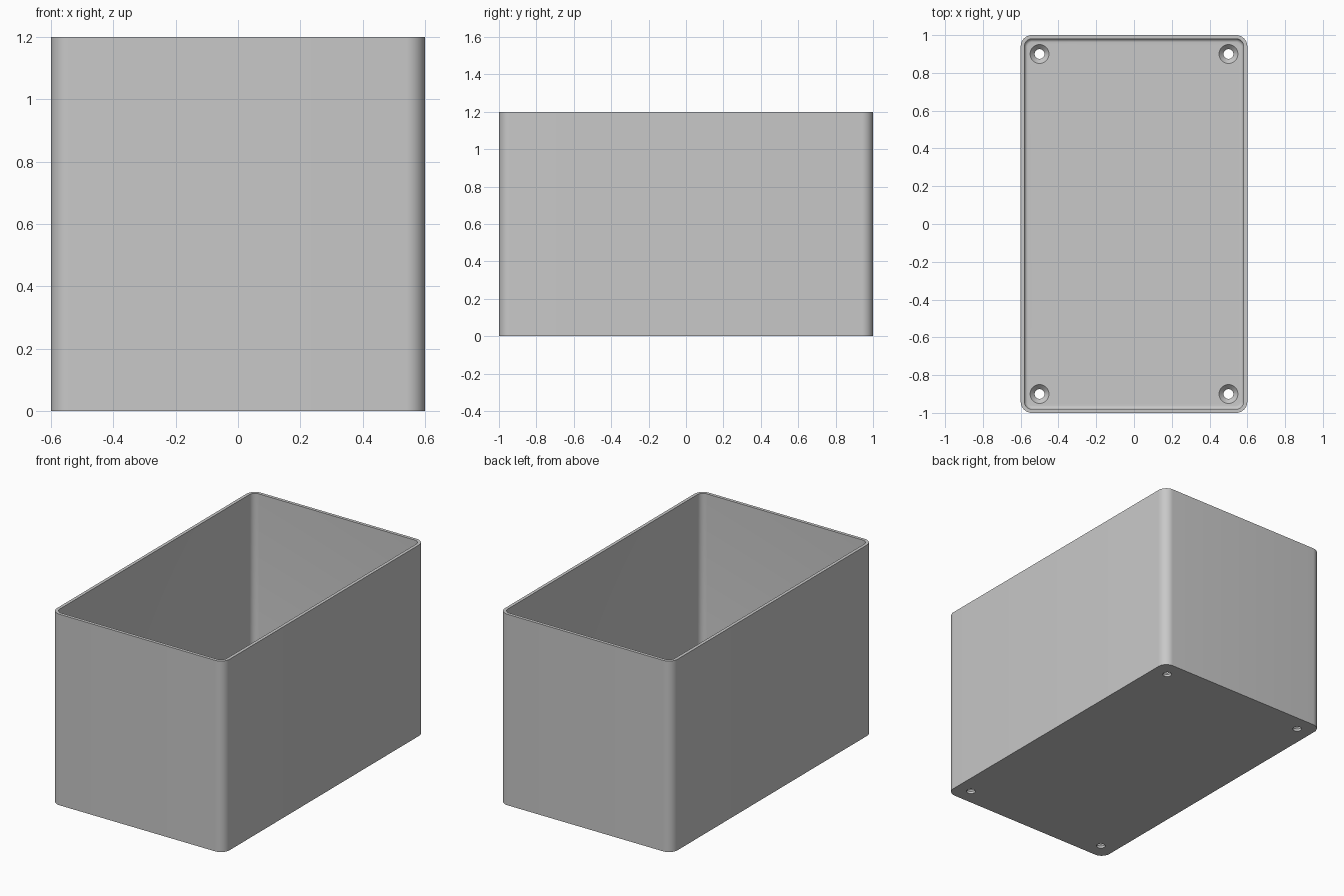
import bpy, bmesh, math

cube = bpy.data.objects.get("Cube")
if cube:
    bpy.data.objects.remove(cube, do_unlink=True)

HALF_X, HALF_Y, HEIGHT = 0.6, 1.0, 1.2
CORNER, WALL, FLOOR, FILLET = 0.06, 0.02, 0.04, 0.018
STEPS = 10

grey = bpy.data.materials.new("plain grey")
grey.use_nodes = True
colour = (0.58, 0.58, 0.58, 1)
grey.diffuse_color = colour
grey.node_tree.nodes["Principled BSDF"].inputs["Base Color"].default_value = colour


def ring(bm, inset, z):
    """Rounded rectangle, moved inward from the outer outline."""
    r = CORNER - inset
    verts = []
    for quarter, (sx, sy) in enumerate([(1, 1), (-1, 1), (-1, -1), (1, -1)]):
        for i in range(STEPS + 1):
            a = math.pi / 2 * (quarter + i / STEPS)
            verts.append(bm.verts.new((sx * (HALF_X - CORNER) + r * math.cos(a),
                                       sy * (HALF_Y - CORNER) + r * math.sin(a), z)))
    return verts


def loft(name, make_rings):
    """Bridge successive rings and cap both ends."""
    bm = bmesh.new()
    rings = make_rings(bm)
    for low, high in zip(rings, rings[1:]):
        n = len(low)
        for i in range(n):
            j = (i + 1) % n
            bm.faces.new((low[i], low[j], high[j], high[i]))
    bm.faces.new(rings[0])
    bm.faces.new(rings[-1])
    bmesh.ops.recalc_face_normals(bm, faces=bm.faces)
    mesh = bpy.data.meshes.new(name)
    bm.to_mesh(mesh)
    bm.free()
    mesh.materials.append(grey)
    obj = bpy.data.objects.new(name, mesh)
    bpy.context.collection.objects.link(obj)
    return obj


# Open box: outside, rim, inside wall, floor fillet, floor
def box_rings(bm):
    profile = [(0, 0), (0, HEIGHT), (WALL, HEIGHT)]
    for i in range(7):
        a = math.pi / 2 * i / 6
        profile.append((WALL + FILLET * (1 - math.cos(a)),
                        FLOOR + FILLET * (1 - math.sin(a))))
    return [ring(bm, inset, z) for inset, z in profile]


box = loft("open_box", box_rings)


# Countersunk screw holes through the floor
def hole_rings(x, y):
    def make(bm):
        return [[bm.verts.new((x + r * math.cos(math.tau * i / 32),
                               y + r * math.sin(math.tau * i / 32), z))
                 for i in range(32)]
                for r, z in [(0.026, -0.05), (0.026, 0.015),
                             (0.05, FLOOR), (0.05, FLOOR + 0.05)]]
    return make


bpy.context.view_layer.objects.active = box
for x in (-0.5, 0.5):
    for y in (-0.9, 0.9):
        cutter = loft("screw_hole_cutter", hole_rings(x, y))
        cutter.hide_render = True
        cut = box.modifiers.new("screw_hole", 'BOOLEAN')
        cut.operation = 'DIFFERENCE'
        cut.solver = 'EXACT'
        cut.object = cutter
        bpy.ops.object.modifier_apply(modifier=cut.name)
        bpy.data.objects.remove(cutter, do_unlink=True)

# Smooth the rounded corners and keep the rim sharp
bpy.ops.object.select_all(action='DESELECT')
box.select_set(True)
bpy.ops.object.shade_smooth_by_angle(angle=math.radians(30))
